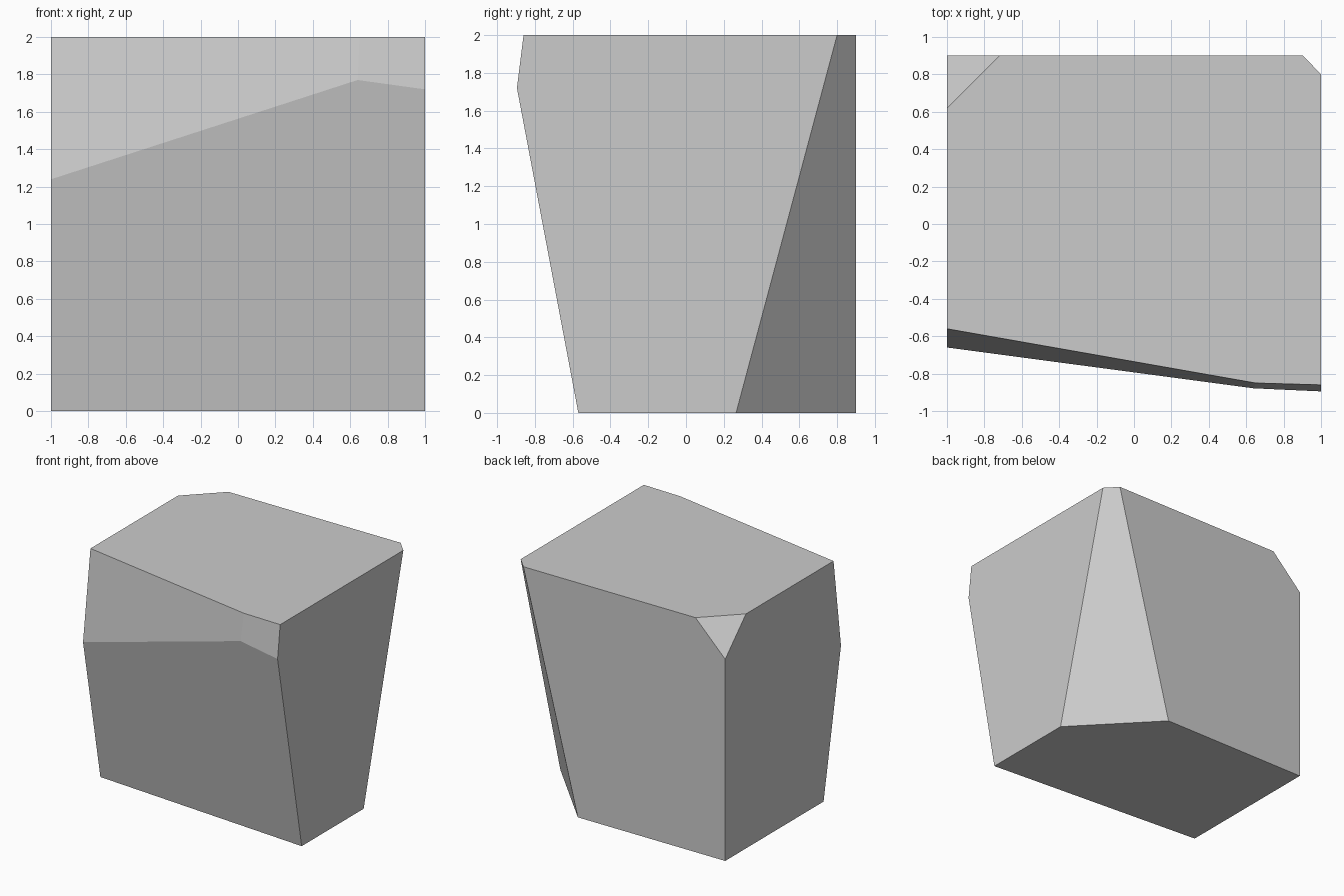
import bpy
import bmesh
from mathutils import Vector

cube = bpy.data.objects.get("Cube")
if cube:
    bpy.data.objects.remove(cube, do_unlink=True)

# Plain grey stone
stone = bpy.data.materials.new("stone_grey")
stone.use_nodes = True
grey = (0.6, 0.6, 0.6, 1.0)
stone.diffuse_color = grey
stone.node_tree.nodes["Principled BSDF"].inputs["Base Color"].default_value = grey

CENTRE = Vector((0, 0, 1))


def chop(bm, a, b, c):
    """Slice off everything outside the plane through three points and cap it."""
    a, b, c = Vector(a), Vector(b), Vector(c)
    normal = (b - a).cross(c - a).normalized()
    if normal.dot(a - CENTRE) < 0:
        normal = -normal
    geom = bm.verts[:] + bm.edges[:] + bm.faces[:]
    cut = bmesh.ops.bisect_plane(bm, geom=geom, dist=1e-5, plane_co=a,
                                 plane_no=normal, clear_outer=True)
    rim = [e for e in cut["geom_cut"] if isinstance(e, bmesh.types.BMEdge)]
    bmesh.ops.contextual_create(bm, geom=rim)


# Block the stone is hewn from
bm = bmesh.new()
bmesh.ops.create_cube(bm, size=2)
for v in bm.verts:
    v.co = (v.co.x, v.co.y * 0.9, v.co.z + 1)

# Leaning front face
chop(bm, (1, -0.57, 0), (-1, -0.426, 0), (1, -0.895, 1.72))
# Upper front slope
chop(bm, (-1, -0.56, 2), (0.65, -0.85, 2), (-1, -0.66, 1.24))
# Small facet at the upper front left
chop(bm, (0.65, -0.85, 2), (1, -0.86, 2), (1, -0.895, 1.72))
# Tall undercut at the back left edge
chop(bm, (1, 0.265, 0), (0.39, 0.9, 0), (1, 0.8, 2))
# Chipped back right corner
chop(bm, (-1, 0.62, 2), (-0.72, 0.9, 2), (-1, 0.9, 1.72))

bmesh.ops.recalc_face_normals(bm, faces=bm.faces[:])
mesh = bpy.data.meshes.new("stone_block")
bm.to_mesh(mesh)
bm.free()
mesh.materials.append(stone)
block = bpy.data.objects.new("stone_block", mesh)
bpy.context.collection.objects.link(block)
